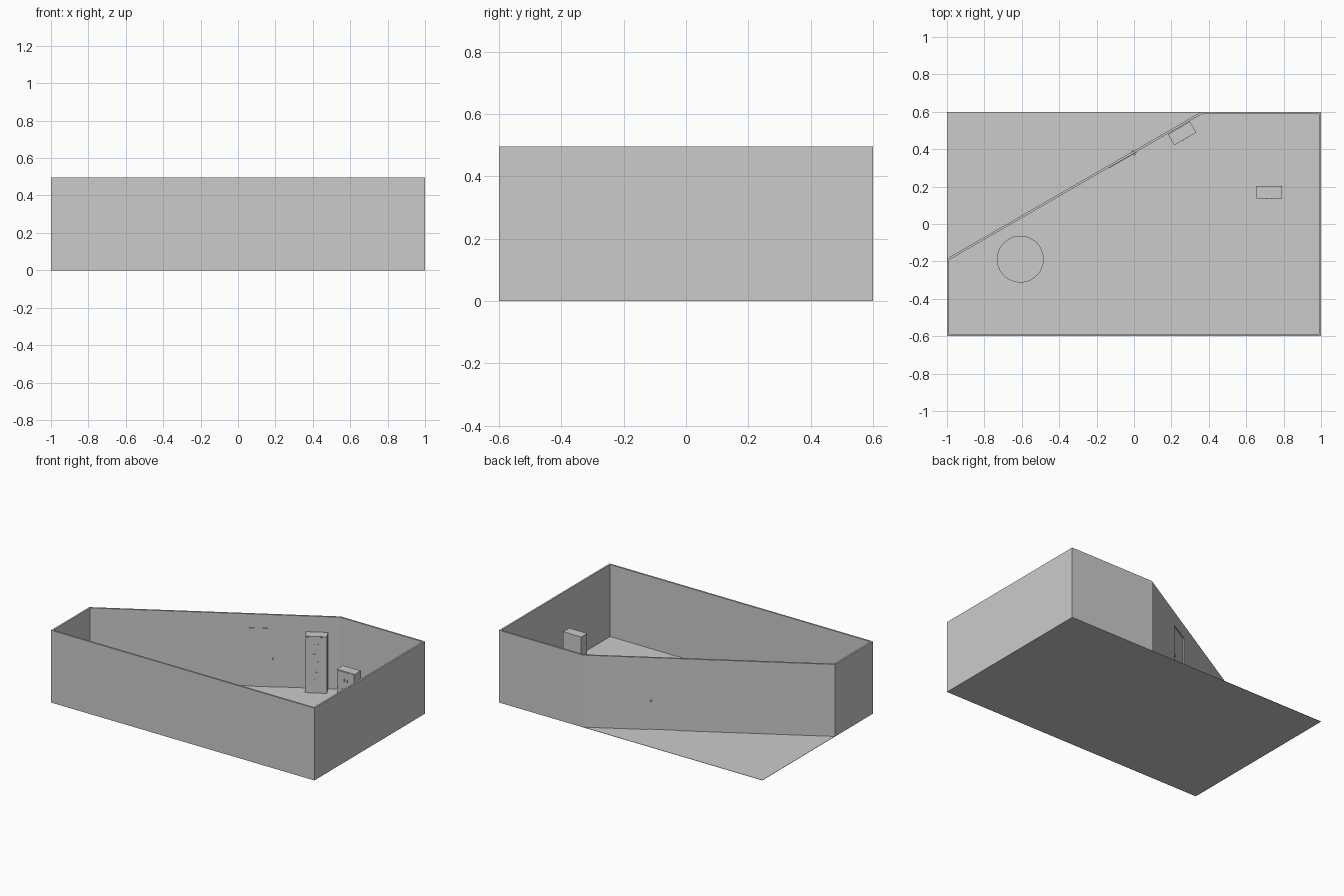
import bpy, bmesh, math
from mathutils import Vector, Matrix

if "Cube" in bpy.data.objects:
    bpy.data.objects.remove(bpy.data.objects["Cube"])

H, T, FLOOR = 0.496, 0.012, 0.002


def obj_from_bm(name, bm):
    bmesh.ops.recalc_face_normals(bm, faces=bm.faces)
    me = bpy.data.meshes.new(name)
    bm.to_mesh(me)
    bm.free()
    ob = bpy.data.objects.new(name, me)
    bpy.context.collection.objects.link(ob)
    return ob


def box(bm, center, size):
    m = Matrix.Translation(center) @ Matrix.Diagonal((*size, 1))
    bmesh.ops.create_cube(bm, size=1, matrix=m)


def cyl(bm, center, r, depth, n=32, rot=None):
    m = Matrix.Translation(center) @ (rot or Matrix())
    bmesh.ops.create_cone(bm, cap_ends=True, segments=n, radius1=r, radius2=r,
                          depth=depth, matrix=m)


def inset(points, t):
    """Offset a counter-clockwise polygon inward by t."""
    out = []
    for i, p in enumerate(points):
        a = (p - points[i - 1]).normalized()
        b = (points[(i + 1) % len(points)] - p).normalized()
        na, nb = Vector((-a.y, a.x)), Vector((-b.y, b.x))
        out.append(p + (na + nb) * t / (1 + na.dot(nb)))
    return out


# Floor slab
bm = bmesh.new()
box(bm, (0, 0, FLOOR / 2), (2, 1.2, FLOOR))
obj_from_bm("floor", bm)

# Walls: five-sided ring with one diagonal side
outer = [Vector(p) for p in ((-1, -0.6), (1, -0.6), (1, 0.6), (0.36, 0.6), (-1, -0.185))]
inner = inset(outer, T)
bm = bmesh.new()
rings = [[bm.verts.new((p.x, p.y, z)) for p in ps]
         for ps, z in ((outer, 0), (outer, H), (inner, H), (inner, 0))]
for k in range(4):
    r0, r1 = rings[k], rings[(k + 1) % 4]
    for i in range(5):
        j = (i + 1) % 5
        bm.faces.new((r0[i], r0[j], r1[j], r1[i]))
walls = obj_from_bm("walls", bm)

# Door in the diagonal wall: local x along wall, local -y into the room
diag = (outer[3] - outer[4]).normalized()
ang = math.atan2(diag.y, diag.x)
base = outer[4] + diag * ((Vector((-0.065, 0.35)) - outer[4]).dot(diag))
door_m = Matrix.Translation((base.x, base.y, 0)) @ Matrix.Rotation(ang, 4, 'Z')
DW, DH = 0.172, 0.402

bm = bmesh.new()
box(bm, (0, 0, DH / 2 - 0.05), (DW, 0.08, DH + 0.1))
cutter = obj_from_bm("door_cutter", bm)
cutter.matrix_world = door_m
cutter.hide_render = True
cutter.hide_set(True)
cut = walls.modifiers.new("door_opening", 'BOOLEAN')
cut.operation, cut.object, cut.solver = 'DIFFERENCE', cutter, 'EXACT'

bm = bmesh.new()
box(bm, (0, -0.0105, DH / 2), (DW, 0.009, DH))
obj_from_bm("door", bm).matrix_world = door_m
bm = bmesh.new()
quarter = Matrix.Rotation(math.pi / 2, 4, 'X')
for y in (-0.019, -0.002):
    cyl(bm, (DW / 2 - 0.016, y, 0.197), 0.006, 0.009, 12, quarter)
obj_from_bm("door_handles", bm).matrix_world = door_m


# Cabinets: body, thin door panels and small knobs on the local -y face
def cabinet(name, x, y, rot):
    w, d, h = 0.136, 0.066, 0.39
    m = Matrix.Translation((x, y, 0)) @ Matrix.Rotation(rot, 4, 'Z')
    bm = bmesh.new()
    box(bm, (0, 0, h / 2), (w, d, h))
    obj_from_bm(name + "_body", bm).matrix_world = m
    panels, knobs = bmesh.new(), bmesh.new()
    for s in (-1, 1):
        for z0, z1 in ((0.03, 0.145), (0.15, 0.268), (0.273, 0.383)):
            box(panels, (s * w / 4, -d / 2 - 0.0005, (z0 + z1) / 2),
                (w / 2 - 0.005, 0.002, z1 - z0))
            box(knobs, (s * 0.012, -d / 2 - 0.0025, (z0 + z1) / 2), (0.004, 0.004, 0.02))
    obj_from_bm(name + "_panels", panels).matrix_world = m
    obj_from_bm(name + "_handles", knobs).matrix_world = m


cabinet("corner_cabinet", 0.257, 0.485, ang)
cabinet("side_cabinet", 0.722, 0.17, 0)

# Round pedestal table
bm = bmesh.new()
cyl(bm, (0, 0, 0.147), 0.125, 0.008, 48)
cyl(bm, (0, 0, 0.074), 0.01, 0.14, 24)
cyl(bm, (0, 0, 0.005), 0.06, 0.007, 32)
table = obj_from_bm("round_table", bm)
table.location = (-0.608, -0.188, 0)
bpy.context.view_layer.objects.active = table
table.select_set(True)
bpy.ops.object.shade_smooth_by_angle()
